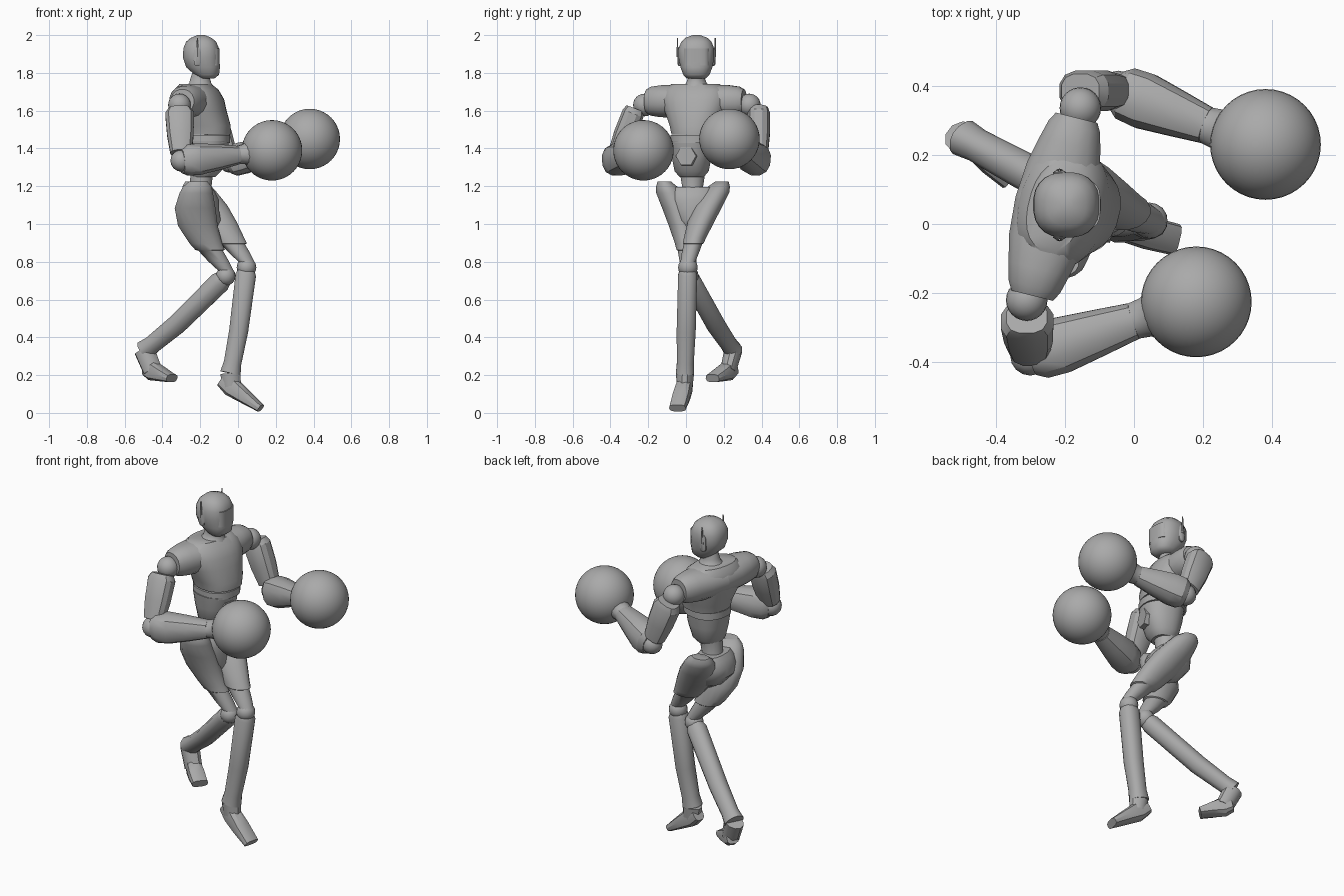
import bpy
import bmesh
from math import cos, sin, pi, radians, copysign
from mathutils import Vector, Matrix

default_cube = bpy.data.objects.get("Cube")
if default_cube:
    bpy.data.objects.remove(default_cube, do_unlink=True)

grey = bpy.data.materials.new("plain_grey")
grey.use_nodes = True
grey.diffuse_color = (0.4, 0.4, 0.4, 1)
grey.node_tree.nodes["Principled BSDF"].inputs["Base Color"].default_value = grey.diffuse_color

UP = Vector((0, 0, 1))
FORWARD = Vector((1, 0, 0))
# The chest is twisted against the hips
CHEST_FORWARD = Vector((4, -1, 0)).normalized()
CHEST_SIDE = UP.cross(CHEST_FORWARD)


def finish(name, bm, angle=38):
    """Turn a bmesh into a named, shaded, coloured object."""
    bmesh.ops.recalc_face_normals(bm, faces=bm.faces)
    mesh = bpy.data.meshes.new(name)
    bm.to_mesh(mesh)
    bm.free()
    mesh.materials.append(grey)
    mesh.shade_smooth()
    mesh.set_sharp_from_angle(angle=radians(angle))
    obj = bpy.data.objects.new(name, mesh)
    bpy.context.collection.objects.link(obj)
    return obj


def superellipse(angle, power):
    """Unit outline point: a circle at power two, boxier above it."""
    return [copysign(abs(part) ** (2 / power), part) for part in (cos(angle), sin(angle))]


def loft(name, sections, reference=FORWARD, axis=None, sides=16, power=2.0, angle=38):
    """Skin superellipse sections (centre, radius along reference, radius across)."""
    bm = bmesh.new()
    centres = [Vector(section[0]) for section in sections]
    rings = []
    for i, (_, along, across) in enumerate(sections):
        before = centres[max(i - 1, 0)]
        after = centres[min(i + 1, len(centres) - 1)]
        tangent = axis or (after - before).normalized()
        u = (reference - tangent * reference.dot(tangent)).normalized()
        v = tangent.cross(u)
        ring = []
        for k in range(sides):
            c, s = superellipse(2 * pi * (k + 0.5) / sides, power)
            ring.append(bm.verts.new(centres[i] + u * c * along + v * s * across))
        rings.append(ring)
    for low, high in zip(rings, rings[1:]):
        for k in range(sides):
            n = (k + 1) % sides
            bm.faces.new((low[k], low[n], high[n], high[k]))
    bm.faces.new(rings[0])
    bm.faces.new(rings[-1])
    return finish(name, bm, angle)


def limb(name, start, end, profile, bend=Vector(), **options):
    """Loft from start to end; profile holds fraction, radius along and across."""
    return loft(name, [(start.lerp(end, f) + bend * sin(pi * f), along, across)
                       for f, along, across in profile], **options)


def column(name, x, y, rows, **options):
    """Loft horizontal sections: rows of height, forward shift, depth, width."""
    return loft(name, [((x + shift, y, z), depth, width) for z, shift, depth, width in rows],
                axis=UP, **options)


def ball(name, centre, radius, segments=24):
    bm = bmesh.new()
    bmesh.ops.create_uvsphere(bm, u_segments=segments, v_segments=segments // 2, radius=radius,
                              matrix=Matrix.Translation(centre))
    return finish(name, bm, 60)


# Head with broad crown and rounded jaw
HEAD_X, HEAD_Y = -0.195, 0.055
column("head", HEAD_X, HEAD_Y, [
    (1.77, 0.03, 0.04, 0.05), (1.79, 0.03, 0.065, 0.07), (1.83, 0.01, 0.09, 0.085),
    (1.88, 0, 0.097, 0.095), (1.93, 0, 0.095, 0.095), (1.965, 0, 0.08, 0.08),
    (1.985, 0, 0.056, 0.06), (2, 0, 0.02, 0.02)], sides=24, power=2.4, angle=50)
column("face_visor", HEAD_X, HEAD_Y, [(z, 0.03, 0.068, 0.072) for z in (1.84, 1.93)],
       sides=24, power=3.5)

# Ear pods, each with a thin antenna
for label, side in (("left", 1), ("right", -1)):
    out = Vector((0, side * 0.02, 0))
    ear = Vector((HEAD_X - 0.02, HEAD_Y, 1.885)) + out * 4
    limb(label + "_ear", ear, ear + out, [(0, 0.05, 0.02), (0.7, 0.05, 0.02), (1, 0.04, 0.01)],
         reference=UP, power=3)
    limb(label + "_antenna", ear + out, ear + out + UP / 10,
         [(0, 0.01, 0.005), (1, 0.003, 0.003)], sides=6)

# Neck blending into the collar
column("neck", -0.2, HEAD_Y, [(1.72, -0.01, 0.085, 0.085), (1.745, 0, 0.06, 0.056),
                              (1.77, 0, 0.053, 0.046), (1.8, 0.01, 0.053, 0.046)])

# Chest shell, seam band, abdomen and waist
CHEST_X, CHEST_Y = -0.2, 0.05
chest_style = dict(reference=CHEST_FORWARD, sides=24, power=2.3)
column("chest", CHEST_X, CHEST_Y, [
    (1.475, 0.03, 0.13, 0.125), (1.52, 0.025, 0.135, 0.135), (1.6, 0, 0.135, 0.165),
    (1.66, -0.01, 0.13, 0.18), (1.71, -0.02, 0.11, 0.17), (1.74, -0.025, 0.08, 0.13)],
    **chest_style)
column("chest_band", CHEST_X, CHEST_Y - 0.01,
       [(z, 0.03, 0.128, 0.12) for z in (1.43, 1.47)], **chest_style)
column("abdomen", CHEST_X, CHEST_Y - 0.02, [
    (1.25, 0.02, 0.06, 0.065), (1.28, 0.025, 0.085, 0.09),
    (1.36, 0.03, 0.11, 0.105), (1.44, 0.03, 0.122, 0.115)], **chest_style)
belly = Vector((-0.1, 0.01, 1.36))
limb("belly_plate", belly, belly + CHEST_FORWARD * 0.045, [(0, 0.06, 0.06), (1, 0.055, 0.055)],
     reference=UP, sides=6)
column("waist", -0.2, 0.035, [(1.12, 0, 0.075, 0.08), (1.19, 0, 0.06, 0.055),
                              (1.28, 0.01, 0.06, 0.07)])

# Pelvis filling the space between the thighs
column("pelvis", -0.21, 0.035, [
    (0.98, 0.06, 0.05, 0.04), (1.02, 0.03, 0.09, 0.085), (1.08, 0, 0.11, 0.125),
    (1.13, 0, 0.11, 0.135), (1.17, 0, 0.09, 0.135), (1.195, 0, 0.07, 0.11)], power=2.3)

# Shared limb profiles
CAP = [(0, 0.085, 0.118), (0.4, 0.088, 0.11), (0.7, 0.086, 0.092), (0.9, 0.078, 0.078),
       (1, 0.063, 0.063)]
UPPER_ARM = [(0, 0.06, 0.05), (0.1, 0.078, 0.06), (0.5, 0.072, 0.06), (0.85, 0.058, 0.05)]
FOREARM = [(0, 0.066, 0.06), (0.1, 0.084, 0.08), (0.3, 0.086, 0.084), (0.65, 0.07, 0.07),
           (1, 0.05, 0.055)]
CUFF = [(0, 0.05, 0.055), (0.2, 0.055, 0.06), (0.4, 0.09, 0.09)]
THIGH = [(0, 0.05, 0.036), (0.06, 0.078, 0.058), (0.13, 0.09, 0.073), (0.3, 0.11, 0.076),
         (0.5, 0.107, 0.072), (0.7, 0.088, 0.06), (0.77, 0.08, 0.056), (0.78, 0.066, 0.05),
         (0.9, 0.056, 0.046), (1, 0.042, 0.04)]
SHIN = [(0.03, 0.046, 0.045), (0.07, 0.056, 0.052), (0.6, 0.052, 0.052), (0.9, 0.048, 0.046),
        (1, 0.056, 0.05)]
FOOT = [(0, 0.038, 0.034), (0.25, 0.052, 0.042), (0.6, 0.038, 0.048), (1, 0.022, 0.046)]


def arm(label, side, *joints):
    """Shoulder cap, joint, upper arm, elbow, forearm and round glove."""
    shoulder, elbow, wrist, glove = map(Vector, joints)
    root = Vector((CHEST_X - 0.03, CHEST_Y, 1.65))
    limb(label + "_shoulder_cap", root, root + CHEST_SIDE * side * 0.265, CAP,
         reference=UP, power=2.2)
    ball(label + "_shoulder_joint", shoulder, 0.06)
    top = shoulder + Vector((0, side * 0.05, -0.02))
    limb(label + "_upper_arm", top, elbow, UPPER_ARM, sides=12, power=2.6, angle=30)
    ball(label + "_elbow", elbow, 0.058, 16)
    limb(label + "_forearm", elbow, wrist, FOREARM, reference=UP, sides=12, power=2.4, angle=30)
    limb(label + "_glove_cuff", wrist, glove, CUFF, reference=UP, sides=12)
    ball(label + "_glove", glove, 0.16, 40)


def leg(label, *joints):
    """Thigh with hip flare and stepped cuff, knee, shin, ankle and wedge foot."""
    hip, thigh_bend, knee, shin_bend, ankle, heel, toe = map(Vector, joints)
    limb(label + "_thigh", hip, knee + UP * 0.03, THIGH, thigh_bend, axis=UP)
    ball(label + "_knee", knee, 0.052, 16)
    limb(label + "_shin", knee, ankle, SHIN, shin_bend, sides=12, power=2.3)
    limb(label + "_ankle", ankle, heel.lerp(toe, 0.25), [(0, 0.056, 0.048), (1, 0.052, 0.042)],
         sides=10)
    limb(label + "_foot", heel, toe, FOOT, reference=UP, sides=10, power=3, angle=30)


arm("right", -1, (-0.31, -0.22, 1.63), (-0.3, -0.38, 1.335), (0, -0.28, 1.365), (0.18, -0.225, 1.39))
arm("left", 1, (-0.155, 0.335, 1.63), (-0.045, 0.385, 1.33), (0.21, 0.285, 1.4), (0.38, 0.23, 1.45))
leg("right", (-0.21, -0.115, 1.225), (-0.075, 0.03, 0), (-0.065, 0.015, 0.725), (0, 0, -0.02),
    (-0.495, 0.25, 0.33), (-0.485, 0.25, 0.235), (-0.35, 0.14, 0.183))
leg("left", (-0.23, 0.19, 1.225), (-0.02, -0.02, 0), (0.045, 0.01, 0.77), (0.01, 0, 0),
    (-0.04, -0.005, 0.21), (-0.085, 0.005, 0.175), (0.12, -0.045, 0.025))
